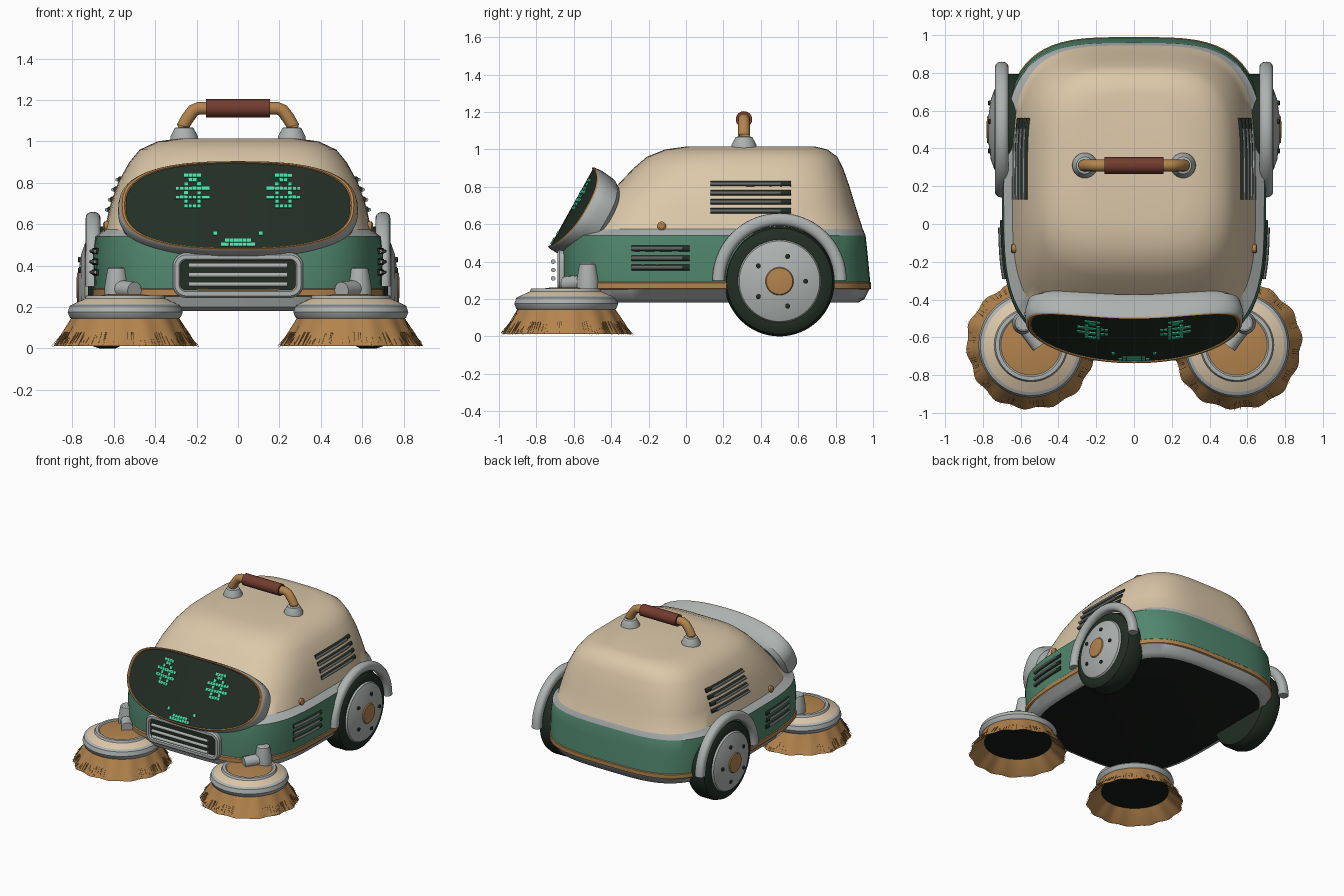
import bpy, bmesh, random
from math import sin, cos, pi, copysign
from mathutils import Vector, Matrix

random.seed(4)
cube = bpy.data.objects.get("Cube")
if cube:
    bpy.data.objects.remove(cube)


def material(name, r, g, b):
    m = bpy.data.materials.new(name)
    m.use_nodes = True
    m.diffuse_color = (r, g, b, 1)
    m.node_tree.nodes["Principled BSDF"].inputs["Base Color"].default_value = (r, g, b, 1)
    return m


CREAM = material("cream paint", .72, .58, .40)
GREEN = material("green paint", .08, .24, .155)
GREY = material("pale grey metal", .42, .45, .44)
TAN = material("tan bristle", .45, .23, .075)
GRIP = material("red brown grip", .17, .045, .028)
DARK = material("dark green rubber", .016, .027, .018)
BLACK = material("black underside", .009, .012, .010)
GLOW = material("teal light", .06, .72, .38)


def finish(name, bm, mats, smooth=True):
    bmesh.ops.recalc_face_normals(bm, faces=bm.faces)
    me = bpy.data.meshes.new(name)
    bm.to_mesh(me)
    bm.free()
    for m in mats:
        me.materials.append(m)
    ob = bpy.data.objects.new(name, me)
    bpy.context.collection.objects.link(ob)
    if smooth:
        bpy.ops.object.select_all(action='DESELECT')
        ob.select_set(True)
        bpy.context.view_layer.objects.active = ob
        bpy.ops.object.shade_smooth_by_angle(angle=.6)
    return ob


def loft(name, rings, strips, start=None, end=None):
    """Skin a row of closed rings; strips gives one material per gap."""
    if not isinstance(strips, list):
        strips = [strips] * (len(rings) - 1)
    start, end = start or strips[0], end or strips[-1]
    mats = list(dict.fromkeys(strips + [start, end]))
    bm = bmesh.new()
    loops = [[bm.verts.new(p) for p in ring] for ring in rings]
    n = len(loops[0])
    for a, b, m in zip(loops, loops[1:], strips):
        for i in range(n):
            j = (i + 1) % n
            bm.faces.new((a[i], a[j], b[j], b[i])).material_index = mats.index(m)
    bm.faces.new(loops[0][::-1]).material_index = mats.index(start)
    bm.faces.new(loops[-1]).material_index = mats.index(end)
    return finish(name, bm, mats)


def oval(hx, hy, n, count=72):
    """Superellipse outline as 2D points."""
    f = lambda c: copysign(abs(c) ** (2 / n), c) if abs(c) > 1e-6 else 0
    return [(hx * f(cos(2 * pi * i / count)), hy * f(sin(2 * pi * i / count))) for i in range(count)]


def lathe(name, profile, strips, matrix, count=48, start=None, end=None, wave=None):
    rings = []
    for r, h in profile:
        ring = []
        for i in range(count):
            a = 2 * pi * i / count
            q = r + (wave(a) if wave and r > .3 else 0)
            ring.append(matrix @ Vector((q * cos(a), q * sin(a), h)))
        rings.append(ring)
    return loft(name, rings, strips, start, end)


def tube(name, path, radius, mat, count=14):
    path = [Vector(p) for p in path]
    rings = []
    for i, p in enumerate(path):
        t = path[min(i + 1, len(path) - 1)] - path[max(i - 1, 0)]
        q = t.to_track_quat('Z', 'Y')
        rings.append([p + q @ Vector((x, y, 0)) for x, y in oval(radius, radius, 2, count)])
    return loft(name, rings, mat)


# Body shell: height, front, back, half width, material above
N = 3.6
BODY = [(.18, -.60, .92, .62, GREY), (.20, -.64, .955, .66, GREY),
        (.25, -.66, .98, .69, TAN), (.255, -.675, .99, .70, TAN),
        (.285, -.675, .99, .70, TAN), (.29, -.665, .985, .695, GREEN),
        (.45, -.665, .97, .70, GREEN), (.54, -.65, .96, .69, GREY),
        (.575, -.57, .945, .645, CREAM), (.70, -.465, .905, .615, CREAM),
        (.80, -.375, .875, .58, CREAM), (.90, -.28, .84, .525, CREAM),
        (.96, -.21, .81, .475, CREAM), (1.0, -.11, .755, .39, CREAM),
        (1.015, 0, .69, .28, CREAM)]
loft("body_shell",
     [[(x, y + (f + b) / 2, z) for x, y in oval(w, (b - f) / 2, N)] for z, f, b, w, m in BODY],
     [row[4] for row in BODY[:-1]], start=BLACK)


def side_x(y, z):
    """Half width of the shell at a given depth and height."""
    for a, b in zip(BODY, BODY[1:]):
        if a[0] <= z <= b[0]:
            k = (z - a[0]) / (b[0] - a[0])
            f, r, w = [a[i] + k * (b[i] - a[i]) for i in (1, 2, 3)]
            t = abs(2 * y - f - r) / (r - f)
            return w * (1 - t ** N) ** (1 / N)


# Face pod: a tilted oval wrapped around the front
def pod(u, v, w):
    return Vector((u, -.615 + .485 * v - .875 * w + .28 * u * u, .69 + .875 * v + .485 * w))


POD = [(.75, -.155, GREY), (.92, -.15, GREY), (.99, -.12, GREY), (1.02, -.05, GREY),
       (1.01, -.01, GREY), (1.0, 0, TAN), (.985, .006, TAN), (.965, .003, TAN),
       (.955, -.003, DARK), (.75, -.003, DARK), (.5, -.003, DARK), (.27, -.003, DARK), (.06, -.003, DARK)]
loft("face_pod", [[pod(x, y, w) for x, y in oval(.568 * s, .245 * s, 2.6)] for s, w, m in POD],
     [row[2] for row in POD[:-1]], end=DARK)

# Glowing pixels of the eyes and mouth
EYE = ["..####..", "...##...", "..#..#..", "########", "..#..#..", "########", "..#..#..", "..####.."]
pixels = [(s * (.22 + (c - 3.5) * .021), .835 - r * .021)
          for s in (1, -1) for r, row in enumerate(EYE) for c, k in enumerate(row) if k == "#"]
pixels += [((i - 3.5) * .021, .502) for i in range(8)]
pixels += [((i - 2.5) * .021, .521) for i in range(6)] + [(.11, .555), (-.11, .555)]
bm = bmesh.new()
for x, z in pixels:
    v = (z - .69) / .875
    h = .0095
    top, low = [[bm.verts.new(pod(x + a * h, v + b * h, w)) for a, b in ((-1, -1), (1, -1), (1, 1), (-1, 1))]
                for w in (.003, -.004)]
    bm.faces.new(top)
    bm.faces.new(low[::-1])
    for i in range(4):
        bm.faces.new((top[i], low[i], low[i - 3], top[i - 3]))
finish("face_pixels", bm, [GLOW], smooth=False)


# Front grille: rounded frame, dark recess, three bars
def rounded(inset, y):
    hx, hz, r = .315 - inset, .109 - inset, .065 - inset
    ring = []
    for i in range(36):
        a = 2 * pi * (i + .5) / 36
        ring.append((copysign(hx - r, cos(a)) + r * cos(a), y, .353 + copysign(hz - r, sin(a)) + r * sin(a)))
    return ring


loft("grille_frame", [rounded(*p) for p in ((0, -.55), (0, -.677), (.01, -.688), (.03, -.688), (.037, -.672))],
     GREY, end=DARK)
for i in range(3):
    z = .31 + .045 * i
    tube(f"grille_bar_{i + 1}", [(-.24, -.71, z), (.24, -.71, z)], .012, GREY)

# Carry handle
tube("handle_grip", [(-.155, .31, 1.16), (.155, .31, 1.16)], .044, GRIP, 24)

for s, side in ((1, "left"), (-1, "right")):
    # Handle arm and foot
    tube(f"{side}_handle_arm", [(s * x, .31, z) for x, z in
         ((.265, 1.03), (.265, 1.075), (.245, 1.11), (.215, 1.15), (.19, 1.16), (.14, 1.16))], .031, TAN, 20)
    lathe(f"{side}_handle_foot", [(.068, 1.0), (.066, 1.025), (.045, 1.065), (.036, 1.068)], GREY,
          Matrix.Translation((s * .26, .31, 0)), 32)

    # Wheel with hub, cap and bolts
    axle = Matrix.Translation((0, .5, .295)) @ Matrix.Rotation(s * pi / 2, 4, 'Y')
    lathe(f"{side}_wheel", [(.24, .55), (.28, .56), (.295, .59), (.295, .67), (.283, .705), (.25, .725), (.222, .725),
          (.215, .738), (.16, .758), (.075, .77), (.07, .777), (.03, .781)],
          [DARK] * 6 + [GREY] * 3 + [TAN] * 2, axle, 64)
    for i in range(5):
        a = 2 * pi * i / 5
        lathe(f"{side}_wheel_bolt_{i + 1}", [(.013, .75), (.013, .77), (.008, .773)], DARK,
              Matrix.Translation((0, .14 * cos(a), .14 * sin(a))) @ axle, 12)

    # Fender arch
    arch = []
    for i in range(37):
        a = pi * i / 36
        arch.append([(s * .7 + x, .5 + (.325 + d) * cos(a), .3 + (.325 + d) * sin(a))
                     for x, d in oval(.036, .034, 2.4, 20)])
    loft(f"{side}_fender", arch, GREY)

    # Louvres on the upper and lower sides
    rows = [(z, .13, .56) for z in (.815, .767, .718, .67)] + [(z, -.29, .02) for z in (.47, .418, .368)]
    for i, (z, y0, y1) in enumerate(rows):
        ys = [y0 + (y1 - y0) * k / 8 for k in range(9)]
        tube(f"{side}_louvre_slot_{i + 1}", [(s * (side_x(y, z) - .004), y, z) for y in ys], .016, DARK)
        tube(f"{side}_louvre_bar_{i + 1}", [(s * (side_x(y, z) + .012), y, z) for y in ys[:-1]], .009, GREY, 10)

    # Side knob
    lathe(f"{side}_side_knob", [(.016, .59), (.024, .625), (.024, .645), (.014, .652)], TAN,
          Matrix.Translation((0, -.13, .59)) @ Matrix.Rotation(s * pi / 2, 4, 'Y'), 20)

    # Sweeping brush: dark underside, flared skirt, layered disc
    hub = Matrix.Translation((s * .545, -.64, 0))
    ripple = lambda a: .007 * sin(14 * a) + .004 * sin(5 * a)
    lathe(f"{side}_brush", [(.24, .10), (.325, .02), (.34, .012), (.302, .075), (.262, .145), (.268, .15),
          (.278, .175), (.268, .205), (.25, .215), (.195, .24), (.188, .255), (.168, .256), (.16, .25), (.08, .262)],
          [TAN] * 4 + [GREY] * 4 + [CREAM] + [GREY] * 3 + [TAN], hub, 112, start=BLACK, wave=ripple)

    # Loose bristles over the skirt
    bm = bmesh.new()
    for i in range(130):
        a = 2 * pi * (i + random.random()) / 130
        tip = .344 + ripple(a) + random.uniform(0, .012)
        pts = [(.30, .08, -.006), (.30, .08, .006), (tip, random.uniform(.004, .014), 0)]
        quill = [bm.verts.new(hub @ Vector((r * cos(a + d), r * sin(a + d), z))) for r, z, d in pts]
        back = bm.verts.new(hub @ Vector((.296 * cos(a), .296 * sin(a), .075)))
        for k in range(3):
            bm.faces.new((quill[k], quill[k - 2], back))
        bm.faces.new(quill[::-1])
    finish(f"{side}_brush_bristles", bm, [TAN], smooth=False)

    # Brush post and arm
    lathe(f"{side}_brush_post", [(.06, .25), (.06, .30), (.045, .385), (.035, .392)], GREY,
          Matrix.Translation((s * .585, -.525, 0)), 24)
    tube(f"{side}_brush_arm", [(s * .585, -.53, .29), (s * .50, -.645, .28)], .042, GREY, 12)
